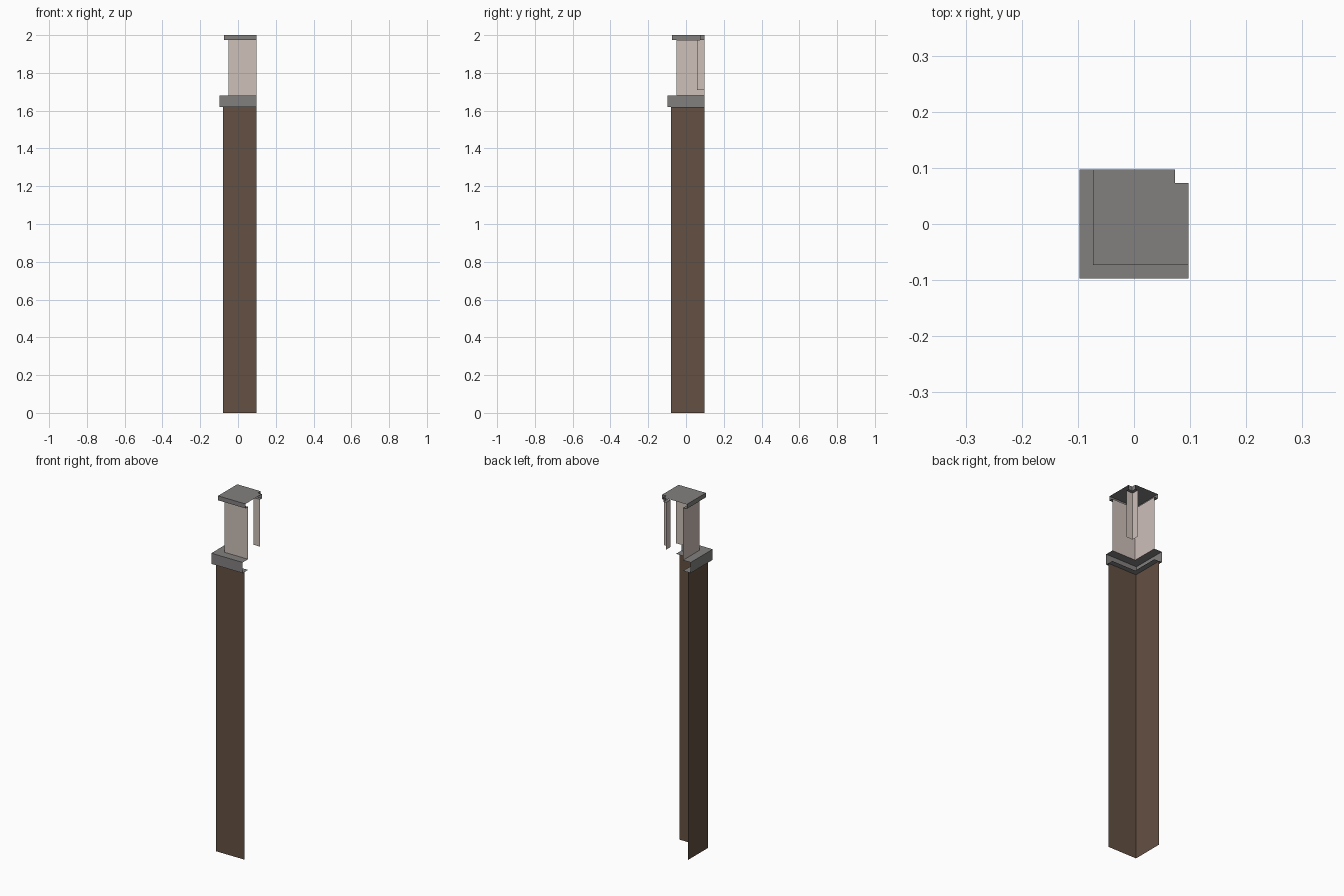
import bpy, bmesh

cube = bpy.data.objects.get("Cube")
if cube:
    bpy.data.objects.remove(cube, do_unlink=True)


def material(name, rgb):
    m = bpy.data.materials.new(name)
    m.use_nodes = True
    col = (*rgb, 1.0)
    m.diffuse_color = col
    bsdf = m.node_tree.nodes["Principled BSDF"]
    bsdf.inputs["Base Color"].default_value = col
    bsdf.inputs["Roughness"].default_value = 0.9
    return m


BROWN = material("brown wood", (0.125, 0.080, 0.055))
BEIGE = material("pale beige", (0.61, 0.525, 0.485))
GREY = material("stone grey", (0.223, 0.216, 0.212))

EDGE = 0.0975   # open edges of the shell on +x and +y


def outer_path(c):
    """Corner facing -x and -y."""
    return [(-c, EDGE), (-c, -c), (EDGE, -c)]


def notch_path(c):
    """Small inset corner facing +x and +y."""
    return [(EDGE, c), (c, c), (c, EDGE)]


def finish(name, bm, mat):
    me = bpy.data.meshes.new(name)
    bm.to_mesh(me)
    bm.free()
    me.materials.append(mat)
    ob = bpy.data.objects.new(name, me)
    bpy.context.collection.objects.link(ob)
    return ob


def corner_shell(name, path, profile, mat):
    """Sweep a profile of (offset, height) points round an L-shaped corner."""
    bm = bmesh.new()
    rows = [[bm.verts.new((x, y, z)) for x, y in path(c)] for c, z in profile]
    for low, high in zip(rows, rows[1:]):
        for i in range(2):
            bm.faces.new((low[i], low[i + 1], high[i + 1], high[i]))
    return finish(name, bm, mat)


# Tall post walls
corner_shell("post_walls", outer_path, [(0.08, 0), (0.08, 1.62)], BROWN)

# Projecting collar with underside, rim and top ledge
corner_shell("collar", outer_path,
             [(0.05, 1.62), (EDGE, 1.62), (EDGE, 1.68), (0.05, 1.68)], GREY)

# Pale upper walls and the hanging strip at the opposite corner
corner_shell("upper_walls", outer_path, [(0.05, 1.68), (0.05, 1.975)], BEIGE)
corner_shell("corner_strip", notch_path, [(0.057, 1.71), (0.057, 1.975)], BEIGE)

# Overhanging cap rims
corner_shell("cap_rim", outer_path,
             [(0.05, 1.975), (0.073, 1.975), (0.073, 2.0)], GREY)
corner_shell("cap_notch_rim", notch_path,
             [(0.057, 1.975), (0.073, 1.975), (0.073, 2.0)], GREY)

# Cap top with a notched corner
bm = bmesh.new()
outline = outer_path(0.073) + notch_path(0.073)
bm.faces.new([bm.verts.new((x, y, 2.0)) for x, y in outline])
finish("cap_top", bm, GREY)
